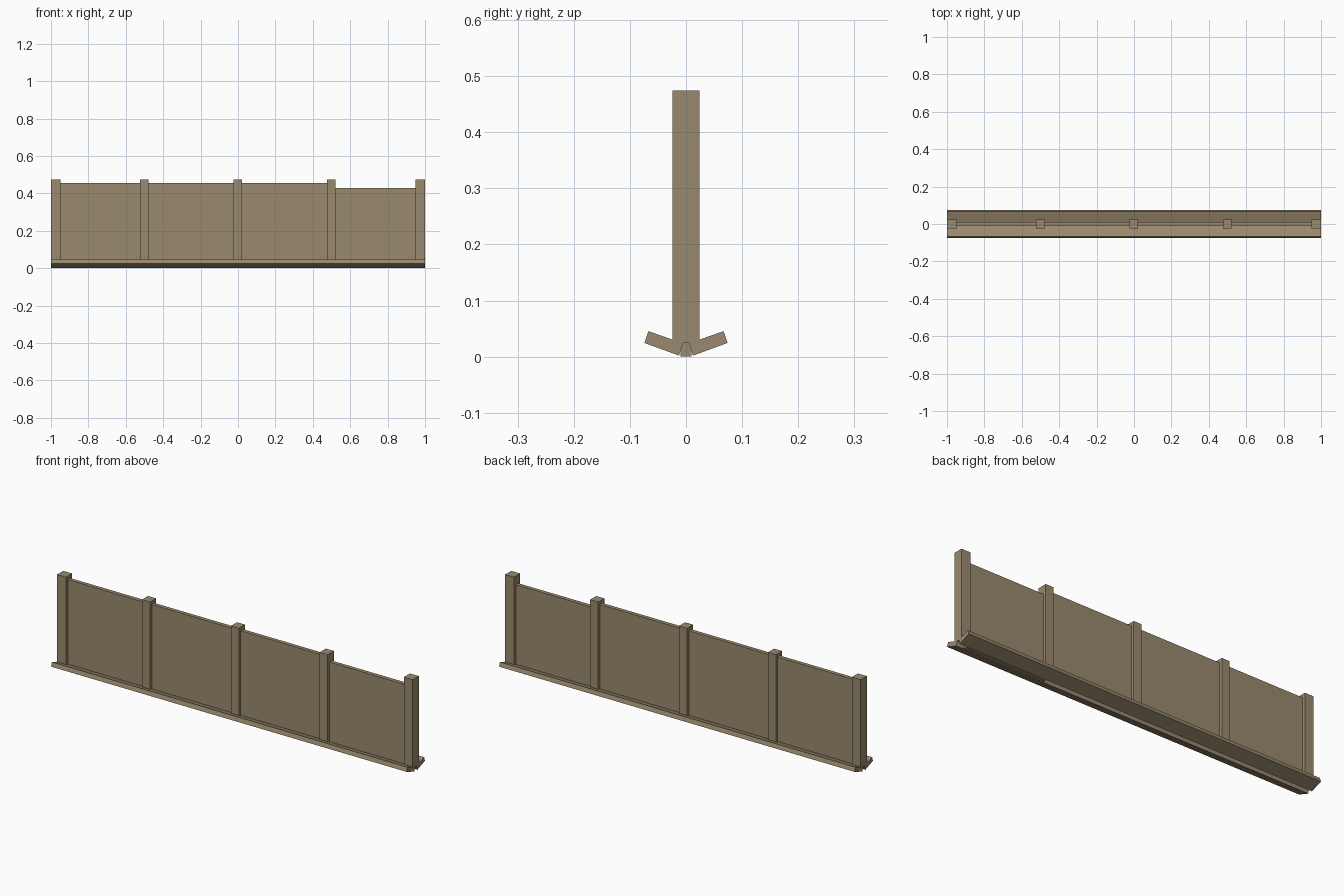
import bpy

if "Cube" in bpy.data.objects:
    bpy.data.objects.remove(bpy.data.objects["Cube"])

# One weathered timber colour for everything
wood = bpy.data.materials.new("weathered_wood")
wood.diffuse_color = (0.32, 0.254, 0.156, 1)
wood.use_nodes = True
wood.node_tree.nodes["Principled BSDF"].inputs["Base Color"].default_value = wood.diffuse_color


def prism(name, profile, x0, x1):
    """Extrude a (y, z) profile along x."""
    n = len(profile)
    verts = [(x, y, z) for x in (x0, x1) for y, z in profile]
    faces = [tuple(reversed(range(n))), tuple(range(n, 2 * n))]
    faces += [(i, (i + 1) % n, n + (i + 1) % n, n + i) for i in range(n)]
    mesh = bpy.data.meshes.new(name)
    mesh.from_pydata(verts, [], faces)
    mesh.materials.append(wood)
    obj = bpy.data.objects.new(name, mesh)
    bpy.context.collection.objects.link(obj)
    return obj


def board(name, x0, x1, half_y, z0, z1):
    """Upright box centred on y = 0."""
    return prism(name, [(-half_y, z0), (half_y, z0), (half_y, z1), (-half_y, z1)], x0, x1)


# Tilted base planks, mirrored front to back with an open slot between
plank = [(0.0125, 0.0), (0.074, 0.0245), (0.067, 0.0455), (0.0055, 0.024)]
plank[0] = (0.0125, 0.002)
prism("back_base_plank", plank, -1, 1)
prism("front_base_plank", [(-y, z) for y, z in reversed(plank)], -1, 1)

# Posts
spans = [(-1, -0.95), (-0.523, -0.478), (-0.023, 0.022), (0.477, 0.522), (0.95, 1)]
for i, (a, b) in enumerate(spans):
    board(f"post_{i + 1}", a, b, 0.0245, 0.024, 0.474)

# Panels between posts; the last one has slipped down into the base slot
for i in range(4):
    drop = 0.026 if i == 3 else 0
    board(f"panel_{i + 1}", spans[i][1] - 0.01, spans[i + 1][0] + 0.01,
          0.01, 0.0265 - drop, 0.456 - drop)
